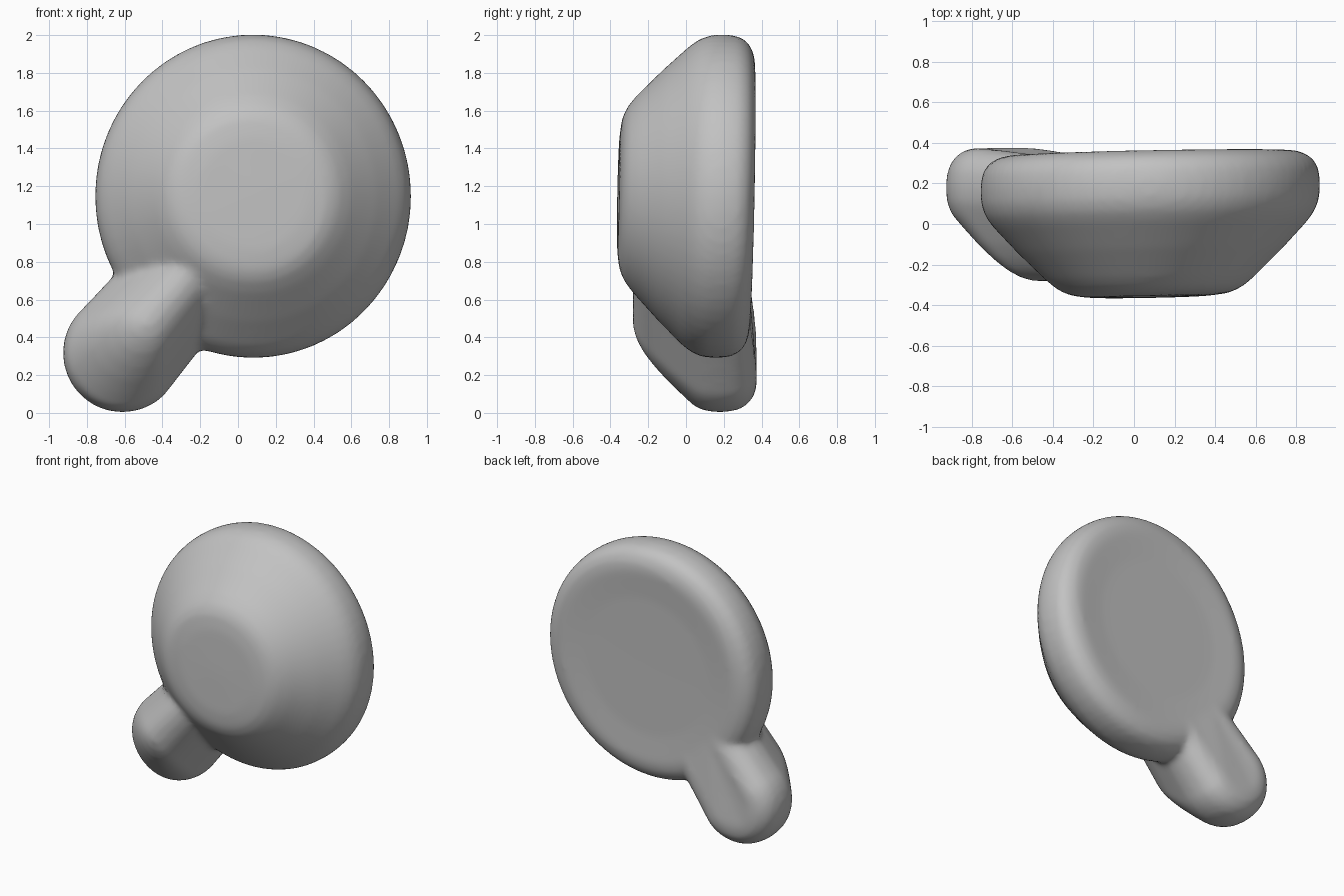
import bpy, bmesh, math
from mathutils import Vector

if "Cube" in bpy.data.objects:
    bpy.data.objects.remove(bpy.data.objects["Cube"])

grey = bpy.data.materials.new("plain grey")
grey.diffuse_color = (0.54, 0.54, 0.54, 1)
grey.use_nodes = True
grey.node_tree.nodes["Principled BSDF"].inputs["Base Color"].default_value = grey.diffuse_color


def loft(name, rings, point, n=64):
    """Stack closed rings (y, radius) and cap both ends."""
    bm = bmesh.new()
    loops = [[bm.verts.new(point(y, r, 2 * math.pi * i / n)) for i in range(n)]
             for y, r in rings]
    for a, b in zip(loops, loops[1:]):
        for i in range(n):
            j = (i + 1) % n
            bm.faces.new((a[i], a[j], b[j], b[i]))
    bm.faces.new(loops[0][::-1])
    bm.faces.new(loops[-1])
    bmesh.ops.recalc_face_normals(bm, faces=bm.faces[:])
    mesh = bpy.data.meshes.new(name)
    bm.to_mesh(mesh)
    bm.free()
    mesh.materials.append(grey)
    obj = bpy.data.objects.new(name, mesh)
    bpy.context.collection.objects.link(obj)
    return obj


# Round bowl: almost flat back, rounded rim, sloping sides, small flat front
def bowl_point(y, r, t):
    dx, dz = r * 0.982 * math.cos(t), r * 1.005 * math.sin(t)
    front = max(0, -y) / 0.36
    return Vector((0.08 + dx, y + 0.02 * (dx + dz), 1.147 + 0.015 * front + dz))


bowl = loft("bowl", [(0.338, 0.05), (0.340, 0.50), (0.351, 0.70), (0.342, 0.755), (0.313, 0.81),
                     (0.265, 0.842), (0.19, 0.853), (0.11, 0.848), (0.05, 0.825), (0.0, 0.788),
                     (-0.13, 0.665), (-0.27, 0.52), (-0.318, 0.46), (-0.345, 0.40),
                     (-0.358, 0.30), (-0.362, 0.05)],
            bowl_point)

# Stubby handle: a rounded bar whose tip slopes back towards the bowl
TIP, ROOT = Vector((-0.612, 0.318)), Vector((-0.24, 0.75))
AXIS = (ROOT - TIP).normalized()


def handle_point(y, r, t):
    d = Vector((math.cos(t), math.sin(t)))
    slope = max(0, 0.05 - y) / 0.3 * 0.19
    at_root = d.dot(AXIS) > 0
    p = ROOT + d * r * 0.9 if at_root else TIP + AXIS * slope + d * r
    back = max(0, y) / 0.36
    along = max(0, (p - TIP).dot(AXIS))
    return Vector((p.x, y - 0.09 * along * back, p.y))


handle = loft("handle", [(0.375, 0.17), (0.362, 0.225), (0.325, 0.275), (0.27, 0.305),
                         (0.19, 0.316), (0.11, 0.31), (0.05, 0.288), (-0.02, 0.257),
                         (-0.10, 0.218), (-0.17, 0.175), (-0.225, 0.13), (-0.262, 0.08),
                         (-0.28, 0.03)],
              handle_point)
handle.hide_render = True
handle.hide_set(True)

# Merge both parts into one skin and soften the joint
join = bowl.modifiers.new("join", 'BOOLEAN')
join.operation, join.solver, join.object = 'UNION', 'EXACT', handle
skin = bowl.modifiers.new("skin", 'REMESH')
skin.mode, skin.voxel_size, skin.use_smooth_shade = 'VOXEL', 0.02, True
soft = bowl.modifiers.new("soften", 'SMOOTH')
soft.factor, soft.iterations = 0.5, 12

bpy.context.view_layer.update()
merged = bpy.data.meshes.new_from_object(
    bowl.evaluated_get(bpy.context.evaluated_depsgraph_get()))
bowl.modifiers.clear()
bowl.data = merged
bowl.name = "bowl_with_handle"
bpy.data.objects.remove(handle)
merged.materials.clear()
merged.materials.append(grey)
merged.polygons.foreach_set("material_index", [0] * len(merged.polygons))
merged.shade_smooth()
